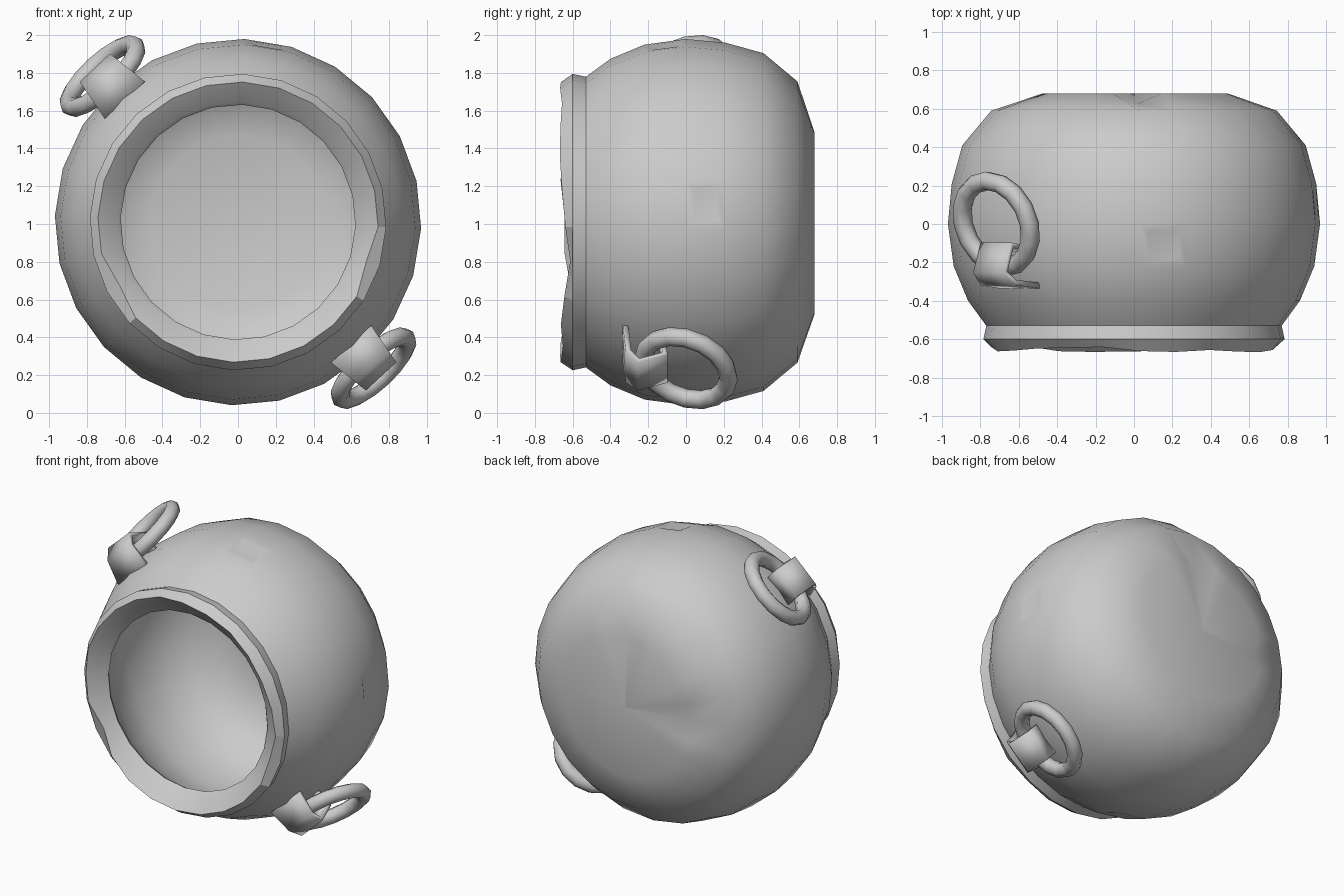
import bpy, bmesh, math, random
from mathutils import Vector, Matrix

if "Cube" in bpy.data.objects:
    bpy.data.objects.remove(bpy.data.objects["Cube"])

random.seed(4)
CZ = 1.01      # height of the vessel axis
SIDES = 24


def finish(name, bm, angle):
    bmesh.ops.recalc_face_normals(bm, faces=bm.faces)
    me = bpy.data.meshes.new(name)
    bm.to_mesh(me)
    bm.free()
    ob = bpy.data.objects.new(name, me)
    bpy.context.collection.objects.link(ob)
    bpy.ops.object.select_all(action='DESELECT')
    ob.select_set(True)
    bpy.context.view_layer.objects.active = ob
    bpy.ops.object.shade_smooth_by_angle(angle=math.radians(angle))
    return ob


def lathe(profile, closed):
    """Spin (y, radius) points around the horizontal y axis."""
    bm = bmesh.new()
    rings = []
    for y, r in profile:
        if r == 0:
            rings.append([bm.verts.new((0, y, CZ))] * SIDES)
            continue
        ring = []
        for i in range(SIDES):
            a = math.radians(2) + 2 * math.pi * i / SIDES
            ring.append(bm.verts.new((r * math.sin(a), y, CZ + r * math.cos(a))))
        rings.append(ring)
    pairs = list(zip(rings, rings[1:]))
    if closed:
        pairs.append((rings[-1], rings[0]))
    for a, b in pairs:
        for i in range(SIDES):
            j = (i + 1) % SIDES
            corners = list(dict.fromkeys((a[i], a[j], b[j], b[i])))
            bm.faces.new(corners)
    return bm


# Hollow round body: outer skin, mouth, inner cavity
body = lathe([(.68, 0), (.68, .49), (.59, .745), (.41, .895), (.21, .95), (0, .97),
              (-.22, .94), (-.4, .865), (-.53, .77), (-.55, .64), (-.48, .69),
              (-.22, .86), (0, .90), (.2, .88), (.38, .82), (.53, .68),
              (.60, .46), (.60, 0)], False)
bmesh.ops.recalc_face_normals(body, faces=body.faces)

# Dents in the back edge
for p in ((.02, .68, CZ + .49), (-.49, .68, CZ - .02)):
    v = min(body.verts, key=lambda w: (w.co - Vector(p)).length)
    v.co.y -= .055

# Small chips in the top and right side
for p in ((.05, -.2, CZ + .95), (.96, .03, CZ - .03)):
    f = min(body.faces, key=lambda g: (g.calc_center_median() - Vector(p)).length)
    bmesh.ops.inset_individual(body, faces=[f], thickness=.06, depth=0)
    bmesh.ops.poke(body, faces=[f], offset=-.03)
finish("body", body, 40)

# Worn mouth rim with a sloping inside face
rim = lathe([(-.52, .76), (-.53, .77), (-.60, .785), (-.65, .742), (-.58, .64),
             (-.56, .622), (-.53, .64)], True)
rim.verts.ensure_lookup_table()
for v in rim.verts:
    if v.co.y < -.64:
        v.co.y += random.uniform(-.02, .014)
for p in ((-.66, -.65, .68), (.70, -.65, .74)):
    v = min(rim.verts, key=lambda w: (w.co - Vector(p)).length)
    v.co = v.co + Vector((-.03 * math.copysign(1, p[0]), .03, .01))
finish("mouth_rim", rim, 25)


# Carrying rings, each held by a folded strap
def ring_handle(name, basis):
    bm = bmesh.new()
    R, r, n, m = .235, .05, 16, 8
    tilt = math.radians(17)
    grid = []
    for i in range(n):
        a = 2 * math.pi * i / n
        row = []
        for k in range(m):
            b = 2 * math.pi * k / m
            q = R + r * math.cos(b)
            t, y, h = q * math.cos(a), q * math.sin(a), r * math.sin(b)
            p = Vector((t, y * math.cos(tilt) - h * math.sin(tilt),
                        1.055 + y * math.sin(tilt) + h * math.cos(tilt)))
            row.append(bm.verts.new(basis @ p))
        grid.append(row)
    for i in range(n):
        for k in range(m):
            i2, k2 = (i + 1) % n, (k + 1) % m
            bm.faces.new((grid[i][k], grid[i2][k], grid[i2][k2], grid[i][k2]))
    finish(name + "_ring", bm, 50)


def strap(name, basis):
    bm = bmesh.new()
    # (y, distance from axis, half width) along the fold
    path = [(-.32, .88, .145), (-.305, 1.04, .12), (-.25, 1.10, .11),
            (-.11, 1.05, .11), (-.13, .93, .11)]
    rows = [[bm.verts.new(basis @ Vector((s * w, y, h))) for s in (-1, 1)]
            for y, h, w in path]
    for a, b in zip(rows, rows[1:]):
        bm.faces.new((a[0], a[1], b[1], b[0]))
    ob = finish(name + "_strap", bm, 25)
    mod = ob.modifiers.new("thickness", 'SOLIDIFY')
    mod.thickness = .03
    mod.offset = 0


ux, uz = -.68, .733
for name, s in (("upper_left", 1), ("lower_right", -1)):
    up = Vector((s * ux, 0, s * uz))
    side = Vector((0, 1, 0)).cross(up)
    basis = Matrix.Translation((0, 0, CZ)) @ Matrix(
        (side, Vector((0, 1, 0)), up)).transposed().to_4x4()
    ring_handle(name, basis)
    strap(name, basis)
